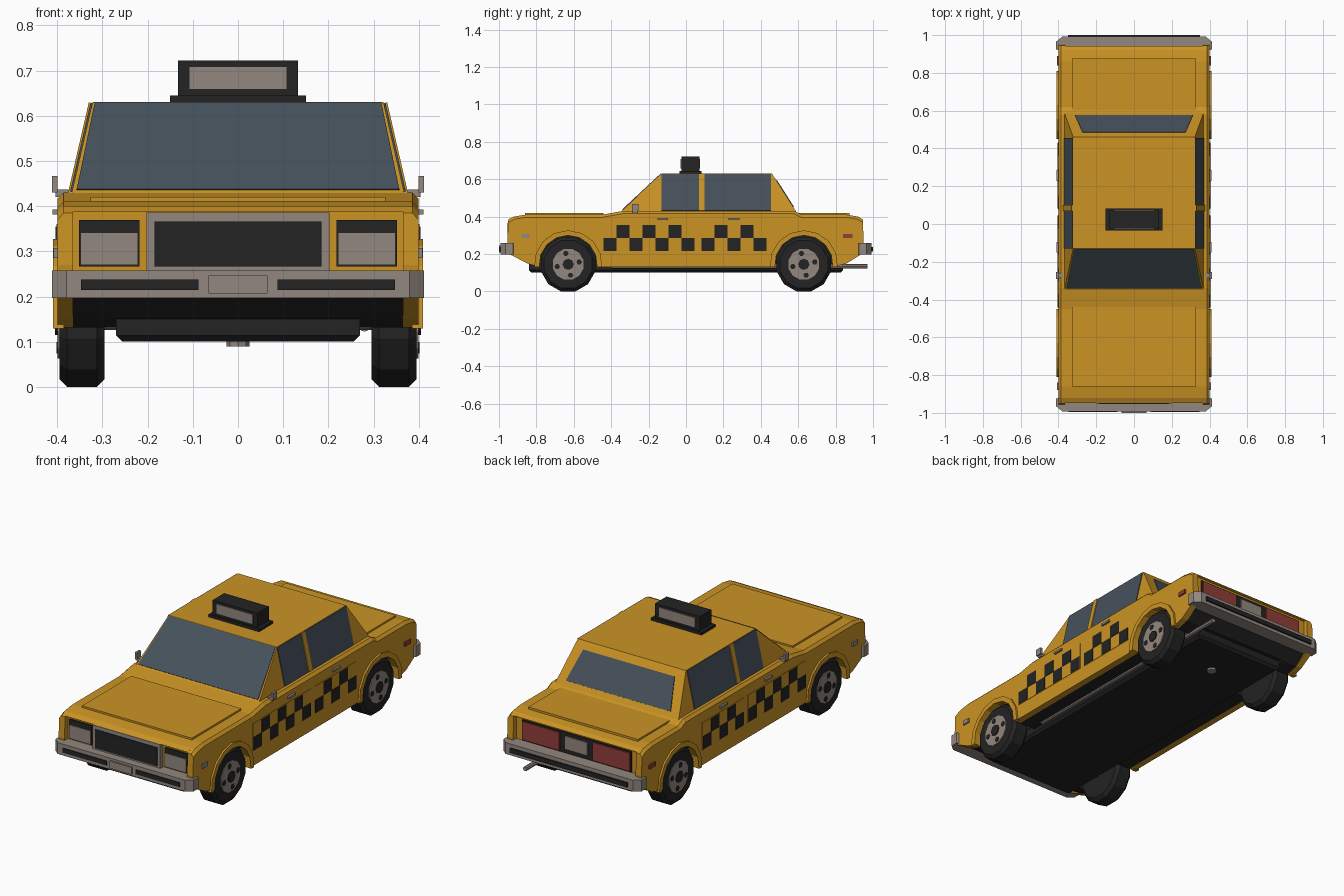
import bpy, bmesh, math
from mathutils import Matrix, Vector

if "Cube" in bpy.data.objects:
    bpy.data.objects.remove(bpy.data.objects["Cube"])


def material(name, rgb):
    m = bpy.data.materials.new(name)
    m.diffuse_color = (*rgb, 1)
    m.use_nodes = True
    m.node_tree.nodes["Principled BSDF"].inputs["Base Color"].default_value = m.diffuse_color
    return m


YELLOW = material("taxi yellow", (0.60, 0.295, 0.018))
BLACK = material("black", (0.017, 0.017, 0.017))
CHROME = material("warm grey", (0.29, 0.245, 0.215))
GLASS = material("blue grey glass", (0.062, 0.083, 0.105))
RED = material("tail light red", (0.28, 0.048, 0.042))


def finish(name, bm, mats, rule=None):
    bmesh.ops.recalc_face_normals(bm, faces=bm.faces)
    bm.normal_update()
    if rule:
        for f in bm.faces:
            f.material_index = rule(f)
    me = bpy.data.meshes.new(name)
    bm.to_mesh(me)
    bm.free()
    for m in mats:
        me.materials.append(m)
    ob = bpy.data.objects.new(name, me)
    bpy.context.collection.objects.link(ob)
    return ob


def extrude(name, pts, axis, a, b, mats, rule=None, bevel=None):
    """Extrude a 2D outline along x (points are y,z) or z (points are x,y)."""
    bm = bmesh.new()
    place = (lambda p: (a, p[0], p[1])) if axis == 'x' else (lambda p: (p[0], p[1], a))
    f = bm.faces.new([bm.verts.new(place(p)) for p in pts])
    r = bmesh.ops.extrude_face_region(bm, geom=[f], use_keep_orig=True)
    vs = [v for v in r['geom'] if isinstance(v, bmesh.types.BMVert)]
    bmesh.ops.translate(bm, verts=vs, vec=(b - a, 0, 0) if axis == 'x' else (0, 0, b - a))
    if bevel:
        es = [e for e in bm.edges if all(bevel(v.co) for v in e.verts)]
        bmesh.ops.bevel(bm, geom=es, offset=0.014, segments=1, affect='EDGES')
    return finish(name, bm, mats, rule)


def box(name, x, y, z, mat):
    pts = [(y[0], z[0]), (y[1], z[0]), (y[1], z[1]), (y[0], z[1])]
    return extrude(name, pts, 'x', x[0], x[1], [mat])


def pair(name, x, y, z, mat):
    for s, side in ((1, "right"), (-1, "left")):
        box(f"{name}_{side}", (s * x[0], s * x[1]), y, z, mat)


def cylinder(name, loc, r, depth, n, mat, axis='x', bevel=0, turn=0):
    bm = bmesh.new()
    rot = {'x': Matrix.Rotation(math.pi / 2, 4, 'Y'), 'y': Matrix.Rotation(math.pi / 2, 4, 'X'),
           'z': Matrix.Identity(4)}[axis]
    bmesh.ops.create_cone(bm, cap_ends=True, segments=n, radius1=r, radius2=r, depth=depth,
                          matrix=Matrix.Translation(loc) @ rot @ Matrix.Rotation(turn, 4, 'Z'))
    if bevel:
        es = [e for e in bm.edges if any(len(f.verts) == n for f in e.link_faces)]
        bmesh.ops.bevel(bm, geom=es, offset=bevel, segments=1, affect='EDGES')
    return finish(name, bm, [mat])


def plate(name, corners, mat, t=0.004):
    """Thin four-cornered plate standing a little off a sloped face."""
    c = [Vector(p) for p in corners]
    n = (c[1] - c[0]).cross(c[3] - c[0]).normalized()
    if n.dot(c[0] + c[2] - Vector((0, 0.24, 0.8))) < 0:
        n.negate()
    bm = bmesh.new()
    lo = [bm.verts.new(p - n * t * 0.5) for p in c]
    hi = [bm.verts.new(p + n * t) for p in c]
    bm.faces.new(lo)
    bm.faces.new(hi)
    for i in range(4):
        j = (i + 1) % 4
        bm.faces.new((lo[i], lo[j], hi[j], hi[i]))
    return finish(name, bm, [mat])


AXLE_Y, AXLE_Z = 0.63, 0.145


def arc(cy, r, n=8):
    return [(cy + r * math.cos(t), AXLE_Z + r * math.sin(t))
            for t in (math.radians(-5 + 190 * i / n) for i in range(n + 1))]


# body shell: outer side slabs, wheel well sections, centre
arches = arc(AXLE_Y, 0.158) + arc(-AXLE_Y, 0.158)
deck = [(-0.86, 0.41), (-0.45, 0.41), (-0.34, 0.43), (0.58, 0.43), (0.62, 0.41), (0.86, 0.41)]
outer = ([(-0.85, 0.15), (-0.945, 0.2), (-0.955, 0.27), (-0.95, 0.385), (-0.92, 0.40)] + deck +
         [(0.92, 0.40), (0.945, 0.385), (0.95, 0.27), (0.94, 0.2), (0.86, 0.15)])
inner = ([(-0.85, 0.15), (-0.925, 0.2), (-0.925, 0.387), (-0.947, 0.387), (-0.92, 0.40)] + deck +
         [(0.92, 0.40), (0.942, 0.387), (0.922, 0.387), (0.922, 0.2), (0.86, 0.15)])


def well(f):
    c, n = f.calc_center_median(), f.normal
    return int(n.z < 0.35 and abs(n.x) < 0.5 and abs(c.y) < 0.9)


for s, side in ((1, "right"), (-1, "left")):
    extrude(f"body_side_{side}", outer + arches, 'x', s * 0.365, s * 0.40, [YELLOW],
            bevel=lambda v: abs(v.x) > 0.39 and v.z > 0.38)
    extrude(f"wheel_well_{side}", inner + arches, 'x', s * 0.27, s * 0.366, [YELLOW, BLACK], well)
    for e, end in ((-1, "front"), (1, "rear")):
        ring = arc(e * AXLE_Y, 0.182) + arc(e * AXLE_Y, 0.155)[::-1]
        extrude(f"arch_flare_{end}_{side}", ring, 'x', s * 0.385, s * 0.41, [YELLOW])
extrude("body_centre", inner, 'x', -0.272, 0.272, [YELLOW, BLACK],
        lambda f: int(abs(f.normal.x) > 0.5 or well(f)))
box("hood_panel", (-0.327, 0.327), (-0.86, -0.44), (0.40, 0.42), YELLOW)
box("trunk_panel", (-0.327, 0.327), (0.59, 0.875), (0.40, 0.419), YELLOW)

# underside
extrude("chassis", [(-0.84, 0.1), (0.84, 0.1), (0.84, 0.155), (-0.84, 0.155)], 'x', -0.27, 0.27,
        [BLACK], bevel=lambda v: abs(v.x) > 0.26 and v.z < 0.11)
cylinder("exhaust_pipe", (0.28, 0.285, 0.134), 0.012, 1.37, 8, CHROME, 'y')
cylinder("drain_cap", (0, 0.62, 0.096), 0.025, 0.014, 8, CHROME, 'z')

# cabin
BX, TX, BZ, TZ = 0.369, 0.322, 0.425, 0.63
base, top = (-0.35, 0.59), (-0.13, 0.46)
bm = bmesh.new()
lo = [bm.verts.new((x, y, BZ)) for x, y in ((-BX, base[0]), (BX, base[0]), (BX, base[1]), (-BX, base[1]))]
hi = [bm.verts.new((x, y, TZ)) for x, y in ((-TX, top[0]), (TX, top[0]), (TX, top[1]), (-TX, top[1]))]
bm.faces.new(lo)
bm.faces.new(hi)
for i in range(4):
    bm.faces.new((lo[i], lo[(i + 1) % 4], hi[(i + 1) % 4], hi[i]))
finish("cabin", bm, [YELLOW])


def at(u, b, t):
    return b + (t - b) * u


def end_glass(name, k, u0, u1, w0, w1):
    y0, y1, z0, z1 = at(u0, base[k], top[k]), at(u1, base[k], top[k]), at(u0, BZ, TZ), at(u1, BZ, TZ)
    plate(name, [(-w0, y0, z0), (w0, y0, z0), (w1, y1, z1), (-w1, y1, z1)], GLASS)


end_glass("windshield", 0, 0.05, 0.99, 0.357, 0.317)
end_glass("rear_window", 1, 0.12, 0.82, 0.312, 0.272)
for s, side in ((1, "right"), (-1, "left")):
    for nm, y0, y1, m, t in (("front_window", -0.13, 0.07, GLASS, 0.004), ("rear_door_window", 0.1, 0.455, GLASS, 0.004),
                             ("door_pillar", 0.07, 0.1, YELLOW, 0.008)):
        x0, x1 = s * at(0.03, BX, TX), s * at(0.99, BX, TX)
        z0, z1 = at(0.03, BZ, TZ), at(0.99, BZ, TZ)
        plate(f"{nm}_{side}", [(x0, y0, z0), (x0, y1, z0), (x1, y1, z1), (x1, y0, z1)], m, t)

# roof sign
box("sign_base", (-0.15, 0.15), (-0.035, 0.082), (0.628, 0.645), BLACK)
box("sign_box", (-0.133, 0.133), (-0.025, 0.072), (0.645, 0.722), BLACK)
box("sign_face_front", (-0.108, 0.108), (-0.029, -0.025), (0.658, 0.709), CHROME)
box("sign_face_rear", (-0.108, 0.108), (0.072, 0.076), (0.658, 0.709), CHROME)

# checker bands on doors, handles, mirrors, marker lights
for start, cols, door in ((-0.442, 7, "front_door"), (0.082, 5, "rear_door")):
    pair(door + "_panel", (0.398, 0.402), (start - 0.004, start + cols * 0.0695 + 0.004), (0.212, 0.36), YELLOW)
    for i in range(cols):
        z = 0.215 + 0.07 * (i % 2)
        y = start + i * 0.0695
        pair(f"{door}_check_{i}", (0.399, 0.404), (y, y + 0.0695), (z, z + 0.07), BLACK)
pair("front_handle", (0.395, 0.411), (-0.152, -0.095), (0.382, 0.393), CHROME)
pair("rear_handle", (0.395, 0.411), (0.228, 0.287), (0.382, 0.393), CHROME)
pair("mirror", (0.400, 0.412), (-0.29, -0.255), (0.43, 0.467), CHROME)
pair("mirror_stalk", (0.375, 0.404), (-0.285, -0.26), (0.42, 0.437), CHROME)
pair("front_marker", (0.398, 0.408), (-0.88, -0.838), (0.285, 0.307), CHROME)
pair("rear_marker", (0.398, 0.408), (0.84, 0.89), (0.285, 0.307), RED)

# bumpers
for e, end in ((-1, "front"), (1, "rear")):
    half = [(0.38, 0.992), (0.412, 0.965), (0.412, 0.925), (0.38, 0.915)]
    plan = [(x, e * y) for x, y in half] + [(-x, e * y) for x, y in half[::-1]]
    extrude(f"bumper_{end}", plan, 'z', 0.197, 0.258, [CHROME])
    if e < 0:
        pair("bumper_strip_front", (0.087, 0.348), (-0.996, -0.99), (0.214, 0.238), BLACK)
        box("plate_front", (-0.065, 0.065), (-1.0, -0.99), (0.207, 0.246), CHROME)
    else:
        box("bumper_strip_rear", (-0.35, 0.35), (0.99, 1.0), (0.214, 0.238), BLACK)

# front face
box("grille_frame", (-0.202, 0.202), (-0.95, -0.92), (0.255, 0.386), CHROME)
box("grille", (-0.185, 0.185), (-0.954, -0.949), (0.266, 0.366), BLACK)
pair("headlight_housing", (0.218, 0.352), (-0.935, -0.92), (0.266, 0.369), BLACK)
pair("headlight", (0.221, 0.349), (-0.940, -0.934), (0.27, 0.342), CHROME)

# rear face
box("tail_surround", (-0.325, 0.325), (0.92, 0.93), (0.262, 0.372), BLACK)
pair("tail_light", (0.1, 0.32), (0.929, 0.937), (0.268, 0.366), RED)
box("plate_rear", (-0.067, 0.067), (0.929, 0.937), (0.285, 0.355), CHROME)

# wheels
for e, end in ((-1, "front"), (1, "rear")):
    y = e * AXLE_Y
    cylinder(f"axle_{end}", (0, y, 0.137), 0.011, 0.62, 8, CHROME)
    for s, side in ((1, "right"), (-1, "left")):
        tag = f"{end}_{side}"
        cylinder(f"tyre_{tag}", (s * 0.345, y, AXLE_Z), 0.15, 0.1, 12, BLACK, 'x', 0.017, math.radians(15))
        cylinder(f"rim_{tag}", (s * 0.375, y, AXLE_Z), 0.085, 0.05, 12, CHROME, 'x', 0, math.radians(15))
        cylinder(f"hub_{tag}", (s * 0.39, y, AXLE_Z), 0.03, 0.03, 8, BLACK)
        for i in range(4):
            a = math.radians(12 + 90 * i)
            cylinder(f"rim_hole_{tag}_{i}", (s * 0.398, y + 0.06 * math.cos(a), AXLE_Z + 0.06 * math.sin(a)),
                     0.015, 0.008, 6, BLACK)
